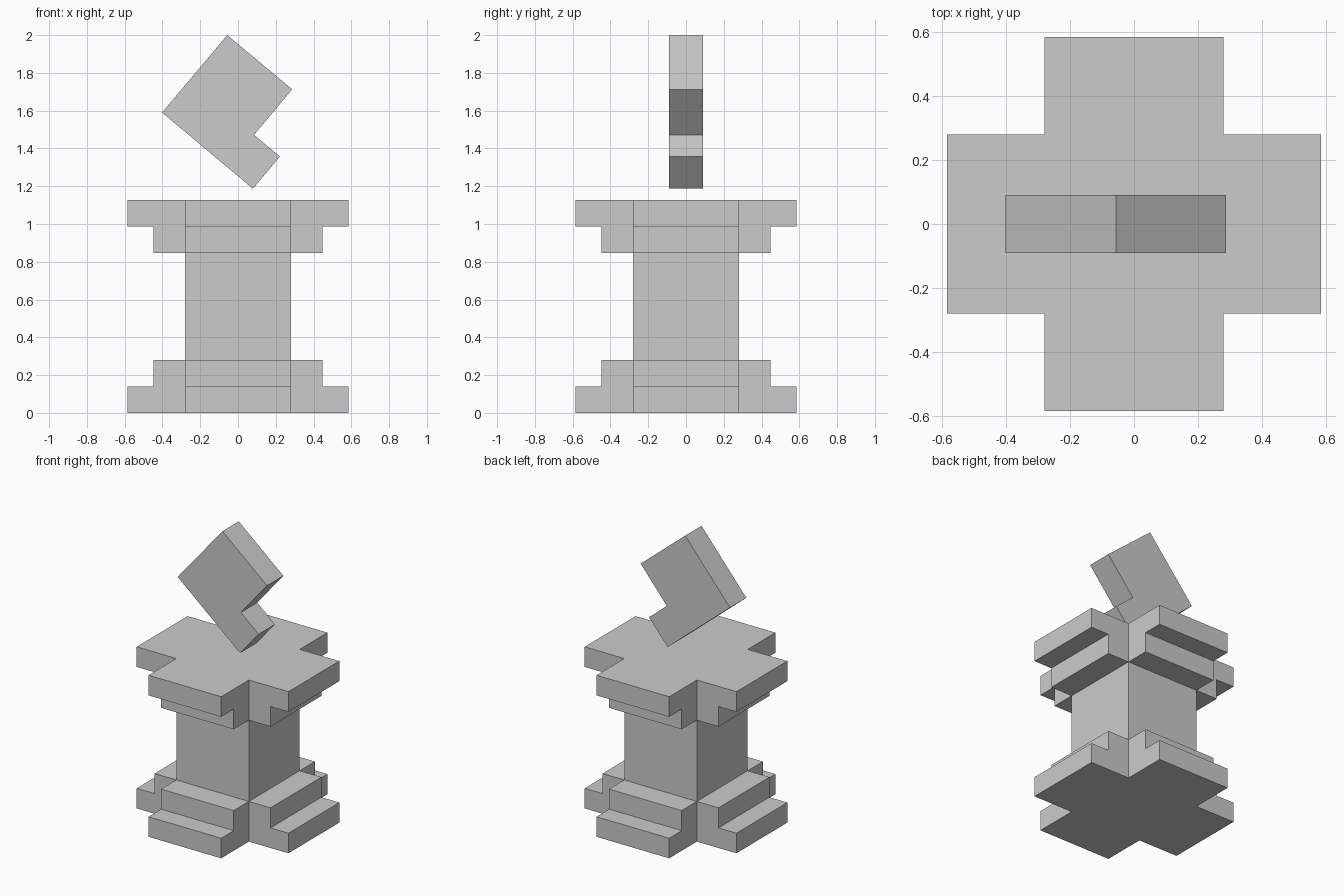
import bpy
import bmesh

cube = bpy.data.objects.get("Cube")
if cube:
    bpy.data.objects.remove(cube, do_unlink=True)

stone = bpy.data.materials.new("light_grey")
stone.use_nodes = True
colour = (0.6, 0.6, 0.6, 1)
stone.diffuse_color = colour
stone.node_tree.nodes["Principled BSDF"].inputs["Base Color"].default_value = colour

CORE = 0.28   # half width of the shaft and of every cross arm
STEP = 0.14   # height of one step


def prism(name, outline, depth):
    """Extrude a flat outline (list of 3D points) along a vector."""
    bm = bmesh.new()
    face = bm.faces.new([bm.verts.new(p) for p in outline])
    result = bmesh.ops.extrude_face_region(bm, geom=[face], use_keep_orig=True)
    verts = [v for v in result["geom"] if isinstance(v, bmesh.types.BMVert)]
    bmesh.ops.translate(bm, verts=verts, vec=depth)
    bmesh.ops.recalc_face_normals(bm, faces=bm.faces)
    mesh = bpy.data.meshes.new(name)
    bm.to_mesh(mesh)
    bm.free()
    mesh.materials.append(stone)
    obj = bpy.data.objects.new(name, mesh)
    bpy.context.collection.objects.link(obj)
    return obj


def cross_slab(name, reach, z):
    """Plus-shaped slab, one step high."""
    outline = []
    dx, dy = 1, 0
    for _ in range(4):
        for along, side in ((CORE, -CORE), (reach, -CORE), (reach, CORE)):
            outline.append((dx * along - dy * side, dy * along + dx * side, z))
        dx, dy = -dy, dx
    prism(name, outline, (0, 0, STEP))


# Stepped base and mirrored stepped capital
TOP = 1.126
for part, low_z, high_z in (("base", 0, STEP), ("capital", TOP - STEP, TOP - 2 * STEP)):
    cross_slab(part + "_wide_step", 0.585, low_z)
    cross_slab(part + "_narrow_step", 0.447, high_z)

# Square shaft between the steps
square = [(x * CORE, y * CORE, 2 * STEP) for x, y in ((-1, -1), (1, -1), (1, 1), (-1, 1))]
prism("shaft", square, (0, 0, TOP - 4 * STEP))

# Tilted notched block floating above the capital
notched = [(-0.057, 2.0), (0.287, 1.713), (0.085, 1.472),
           (0.222, 1.357), (0.079, 1.187), (-0.402, 1.59)]
prism("floating_block", [(x, -0.09, z) for x, z in notched], (0, 0.18, 0))
